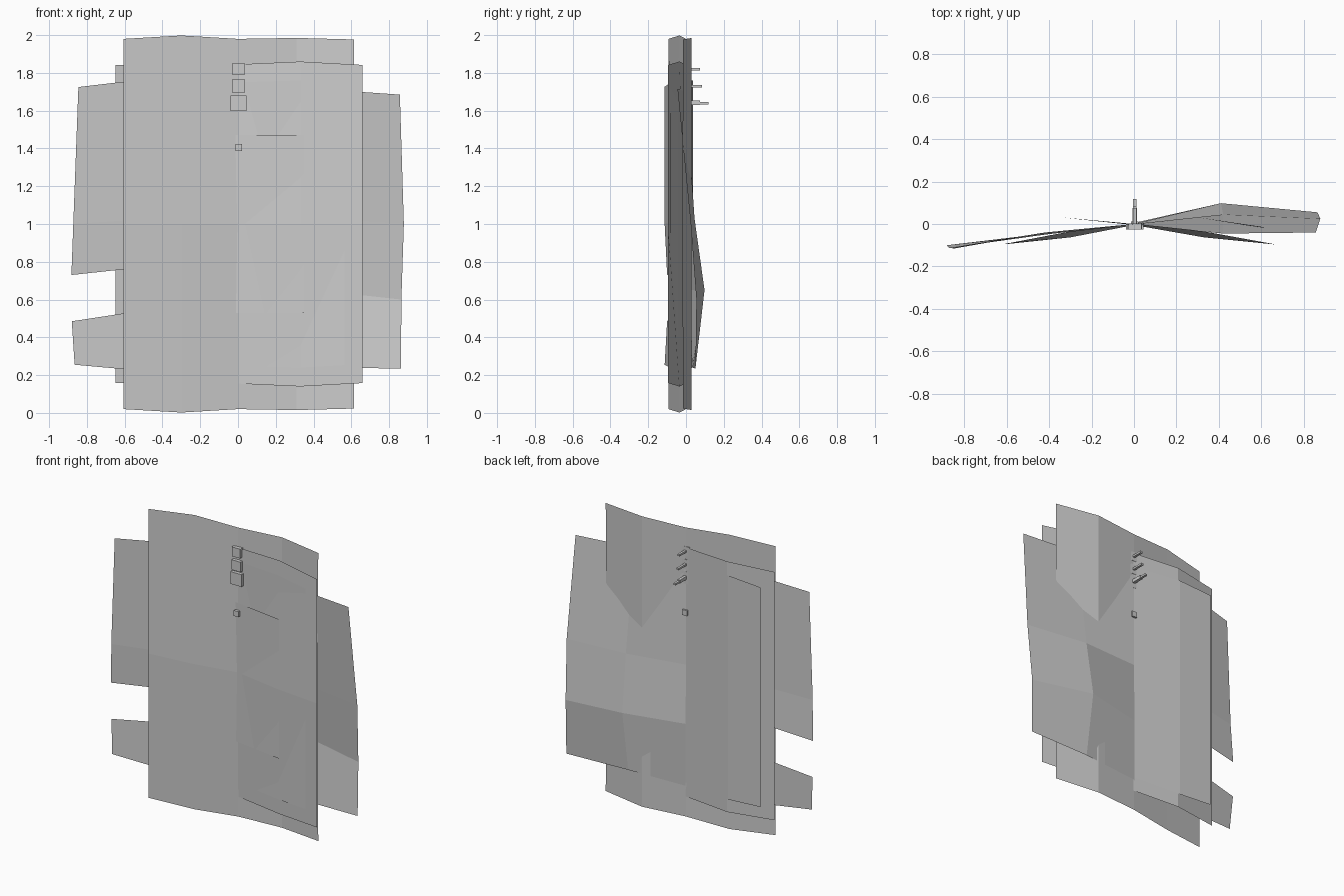
import bpy, bmesh


def sheet(name, rows):
    """Thin faceted sheet from rows of points."""
    bm = bmesh.new()
    g = [[bm.verts.new(p) for p in r] for r in rows]
    for a, b in zip(g, g[1:]):
        for i in range(len(a) - 1):
            bm.faces.new((a[i], a[i + 1], b[i + 1], b[i]))
    me = bpy.data.meshes.new(name)
    bm.to_mesh(me)
    bm.free()
    ob = bpy.data.objects.new(name, me)
    bpy.context.collection.objects.link(ob)
    return ob


def page(name, cols, flip=1):
    """Spread page folded at mid height; column = x, y at ends, y at middle, half height."""
    sheet(name, [[(flip * x, ym if k == 0 else ye, 1 + k * h) for x, ye, ym, h in cols]
                 for k in (1, 0, -1)])


def box(name, x, y0, y1, z, sx, sz):
    bpy.ops.mesh.primitive_cube_add(size=1, location=(x, (y0 + y1) / 2, z))
    ob = bpy.context.object
    ob.name = name
    ob.scale = (sx, y1 - y0, sz)


# Full-width pages crossing at the spine
page("tall_page", [(-.605, -.093, -.095, .98), (-.3, -.035, -.063, .998), (0, 0, -.005, .98),
                   (.31, .03, .03, .985), (.613, -.015, -.02, .977)])
page("wide_page", [(-.66, -.095, -.096, .842), (-.33, -.035, -.063, .86), (0, 0, -.005, .845),
                   (.33, .03, .03, .85), (.648, -.025, -.025, .842)], -1)
page("middle_page", [(-.585, .038, .038, .745), (-.34, .036, .036, .76), (0, 0, 0, .75),
                     (.33, -.042, -.042, .76), (.565, -.082, -.082, .747)])
page("small_page", [(-.35, .035, .035, .472), (0, -.006, -.006, .472), (.35, -.058, -.058, .472)])

# Right outer flap, bowed backwards near the bottom
sheet("right_flap", [
    [(0, 0, 1.7), (.42, -.045, 1.715), (.857, -.04, 1.685)],
    [(0, 0, 1.05), (.42, .045, 1.03), (.878, .025, 1.0)],
    [(0, .005, .65), (.41, .098, .65), (.865, .055, .6)],
    [(0, .005, .23), (.41, .035, .24), (.863, .05, .235)]])

# Left outer flaps, upper and lower
sheet("left_upper_flap", [
    [(0, 0, 1.76), (-.42, -.04, 1.775), (-.845, -.115, 1.725)],
    [(0, 0, 1.05), (-.42, -.05, 1.03), (-.872, -.113, 1.0)],
    [(0, 0, .78), (-.42, -.045, .78), (-.882, -.1, .73)]])
sheet("left_lower_flap", [
    [(0, 0, .56), (-.42, -.045, .555), (-.88, -.1, .485)],
    [(0, 0, .22), (-.42, -.045, .215), (-.865, -.113, .255)]])

# Spine fasteners: square heads in front, thin pegs behind
for i, (z, s, length) in enumerate([(1.82, .063, .075), (1.73, .068, .085), (1.64, .083, .118)]):
    box(f"fastener_head_{i}", .003, -.026, .002, z, s, s)
    box(f"fastener_peg_{i}", .003, .002, length, z, .016, .013)
box("fastener_collar", .003, .002, .075, 1.642, .02, .022)
box("small_stud", .003, -.025, .012, 1.405, .035, .037)
